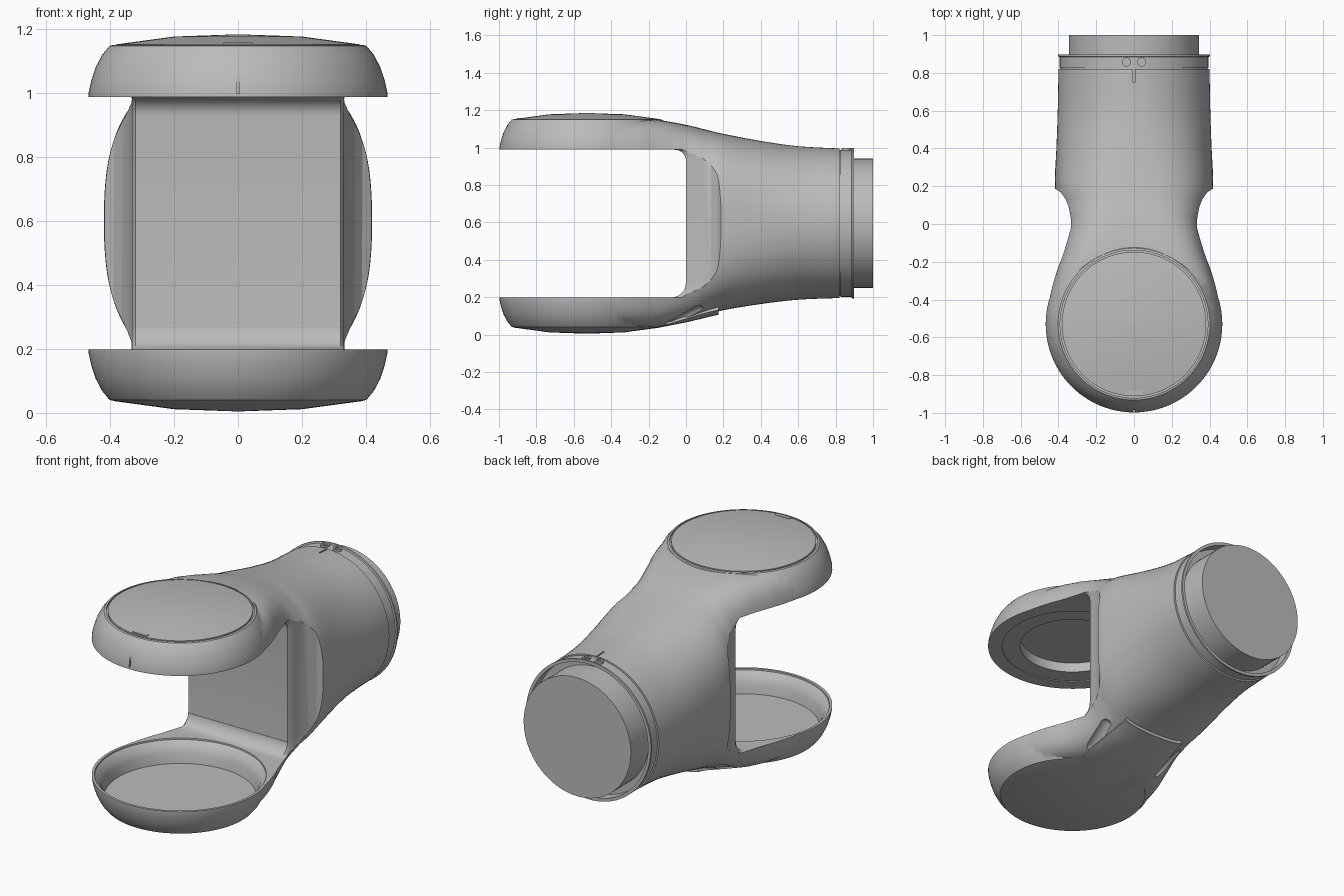
import bpy, bmesh, math
from mathutils import Vector

cube = bpy.data.objects.get("Cube")
if cube:
    bpy.data.objects.remove(cube, do_unlink=True)

grey = bpy.data.materials.new("satin_grey")
grey.use_nodes = True
COLOUR = (0.5, 0.5, 0.5, 1)
grey.diffuse_color = COLOUR
grey.node_tree.nodes["Principled BSDF"].inputs["Base Color"].default_value = COLOUR

POD_Y = -0.53      # axis of the round fork ends
MID_Z = 0.595      # axis of the tube
SIDES = 96


def finish(name, bm):
    bmesh.ops.recalc_face_normals(bm, faces=bm.faces[:])
    mesh = bpy.data.meshes.new(name)
    bm.to_mesh(mesh)
    bm.free()
    mesh.materials.append(grey)
    ob = bpy.data.objects.new(name, mesh)
    bpy.context.collection.objects.link(ob)
    return ob


def skin(name, rings, closed=False):
    """Bridge equal rings of points; cap the ends unless the chain is closed."""
    bm = bmesh.new()
    rows = [[bm.verts.new(p) for p in ring] for ring in rings]
    pairs = list(zip(rows, rows[1:])) + ([(rows[-1], rows[0])] if closed else [])
    for a, b in pairs:
        for i in range(len(a)):
            j = (i + 1) % len(a)
            bm.faces.new((a[i], a[j], b[j], b[i]))
    if not closed:
        bm.faces.new(rows[0])
        bm.faces.new(rows[-1])
    return finish(name, bm)


def turn(name, profile, place, closed=False, sides=SIDES):
    """Revolve (radius, height) points; place maps (a, b, height) to space."""
    angles = [2 * math.pi * i / sides for i in range(sides)]
    return skin(name, [[place(max(r, 0.002) * math.cos(t), max(r, 0.002) * math.sin(t), h)
                        for t in angles] for r, h in profile], closed)


def on_pod(a, b, h):
    return (a, POD_Y + b, h)


def on_tube(a, b, h):
    return (a, h, MID_Z + b)


def smooth_path(keys, steps):
    """Catmull-Rom through tuples of any length."""
    out = []
    for i in range(len(keys) - 1):
        p = [keys[max(0, min(len(keys) - 1, i + k))] for k in (-1, 0, 1, 2)]
        for s in range(steps):
            t = s / steps
            out.append([0.5 * (2 * b + (c - a) * t + (2 * a - 5 * b + 4 * c - d) * t * t
                               + (3 * b - a - 3 * c + d) * t ** 3) for a, b, c, d in zip(*p)])
    return out + [list(keys[-1])]


def section(y, w, top, bottom, n, angles, grow=0.0):
    """Rounded cross-section of the arm at one y."""
    ring, mid, h = [], (top + bottom) / 2, (top - bottom) / 2
    for t in angles:
        c, s = math.cos(t), math.sin(t)
        r = (abs(c / w) ** n + abs(s / h) ** n) ** (-1 / n) + grow
        ring.append((r * c, y, mid + r * s))
    return ring


def boolean(target, tool, operation="DIFFERENCE"):
    mod = target.modifiers.new("cut", "BOOLEAN")
    mod.operation, mod.object, mod.solver = operation, tool, "EXACT"
    bpy.context.view_layer.objects.active = target
    bpy.ops.object.modifier_apply(modifier=mod.name)
    bpy.data.objects.remove(tool, do_unlink=True)


def block(name, size, centre):
    bm = bmesh.new()
    bmesh.ops.create_cube(bm, size=1)
    for v in bm.verts:
        v.co = Vector([a * b + c for a, b, c in zip(v.co, size, centre)])
    return finish(name, bm)


# Arm body: y, half width, top, bottom, squareness
keys = [(-0.5, 0.464, 1.145, 0.04, 7), (-0.38, 0.450, 1.148, 0.037, 7),
        (-0.25, 0.416, 1.150, 0.035, 6.5), (-0.14, 0.380, 1.146, 0.039, 5.5),
        (0.0, 0.362, 1.121, 0.070, 4), (0.1, 0.395, 1.097, 0.100, 3),
        (0.2, 0.419, 1.073, 0.130, 2.7), (0.4, 0.411, 1.035, 0.163, 2.3),
        (0.6, 0.404, 1.007, 0.186, 2.05), (0.82, 0.400, 0.995, 0.195, 2)]
stations = smooth_path(keys, 5)
full = [2 * math.pi * (i + 0.5) / SIDES for i in range(SIDES)]
body = skin("fork_body", [section(*s, full) for s in stations])

# Round fork ends, made as one turned drum before the gap is opened
half = [(0, 0.590), (0.2, 0.583), (0.385, 0.558), (0.402, 0.554), (0.425, 0.526),
        (0.445, 0.488), (0.459, 0.446), (0.467, 0.41), (0.469, 0.35)]
drum = turn("drum", [(r, 0.5945 + h) for r, h in half]
            + [(r, 0.5945 - h) for r, h in reversed(half)], on_pod)
boolean(body, drum, "UNION")

# Gap between the fork ends, with waisted sides and filleted corners
edge = [(0.32, 0.0), (0.331, 0.02), (0.335, 0.05), (0.345, 0.09), (0.362, 0.13),
        (0.388, 0.168), (0.43, 0.195), (0.7, 0.215)]
plan = [(0.7, -1.5)] + edge[::-1] + [(-x, y) for x, y in edge] + [(-0.7, -1.5)]
layers = []
for i in range(9):
    a = math.pi / 2 * i / 8
    layers.append((0.198 + 0.08 * (1 - math.cos(a)), 0.08 * (1 - math.sin(a))))
for i in range(9):
    a = math.pi / 2 * i / 8
    layers.append((0.988 - 0.06 * (1 - math.sin(a)), 0.06 * (1 - math.cos(a))))
boolean(body, skin("gap", [[(x, y - back, z) for x, y in plan] for z, back in layers]))

# Stepped cup in the lower end, socket in the upper end, groove round the cap
boolean(body, turn("cup", [(0, 0.075), (0.4, 0.075), (0.41, 0.13), (0.425, 0.165),
                           (0.452, 0.19), (0.458, 0.24), (0, 0.24)], on_pod))
boolean(body, turn("socket", [(0, 0.93), (0.39, 0.93), (0.39, 0.993), (0.29, 0.993),
                              (0.29, 1.05), (0, 1.05)], on_pod))
boolean(body, turn("cap_groove", [(0.382, 1.14), (0.391, 1.14), (0.391, 1.22),
                                  (0.382, 1.22)], on_pod, closed=True))

# Alignment slits on the front end and at the tube end
boolean(body, block("slit", (0.008, 0.03, 0.08), (0, -1.0, 1.04)))
boolean(body, block("slit", (0.008, 0.07, 0.03), (0, 0.785, 1.0)))

# Long slots under the neck
for side in (-1, 1):
    bm = bmesh.new()
    for centre in ((0.24, -0.07, 0.045), (0.27, 0.07, 0.115)):
        ball = bmesh.ops.create_icosphere(bm, subdivisions=3, radius=0.04)
        bmesh.ops.translate(bm, verts=ball["verts"],
                            vec=(centre[0] * side, centre[1], centre[2]))
    hull = bmesh.ops.convex_hull(bm, input=bm.verts[:])
    bmesh.ops.delete(bm, geom=[g for g in hull["geom_interior"] if g.is_valid
                               and isinstance(g, bmesh.types.BMVert)], context="VERTS")
    boolean(body, finish("slot", bm))

# Cover panel under the neck, rising to a small lip at its rear edge
under = [math.pi * (1.5 + 0.13 * (i / 12 - 1)) for i in range(25)]
panel = [s for s in stations if -0.2 < s[0] < 0.19]
rings = []
for s in panel:
    lift = 0.018 * ((s[0] - panel[0][0]) / (panel[-1][0] - panel[0][0])) ** 2
    rings.append(section(*s, under, lift) + section(*s, under[::-1], -0.01))
cover = skin("neck_cover", rings)

# Seam strip along the foot of the inner wall
seam = block("wall_seam", (0.64, 0.006, 0.004), (0, 0.0, 0.268))

# Latch tab on the front of the cap
tab = block("cap_latch", (0.09, 0.022, 0.008), (0, -0.893, 1.155))

# Open collar and the plug inside it
collar = turn("rear_collar", [(0.388, 0.79), (0.388, 0.825), (0.394, 0.825), (0.394, 0.884),
                              (0.402, 0.887), (0.402, 0.897), (0.384, 0.897),
                              (0.384, 0.835), (0.34, 0.835), (0.34, 0.79)],
              on_tube, closed=True)
plug = turn("rear_plug", [(0.345, 0.80), (0.345, 1.0)], on_tube)

# Pair of screws on the collar
parts = [body, cover, seam, tab, collar, plug]
for side, word in ((-1, "right"), (1, "left")):
    parts.append(turn(word + "_screw", [(0.024, 0.97), (0.024, 0.997), (0.013, 0.997),
                                        (0.013, 0.99), (0, 0.99)],
                      lambda a, b, h, x=0.04 * side: (x + a, 0.857 + b, h), sides=24))

for ob in parts:
    bpy.ops.object.select_all(action="DESELECT")
    ob.select_set(True)
    bpy.context.view_layer.objects.active = ob
    bpy.ops.object.shade_smooth_by_angle(angle=math.radians(30))
